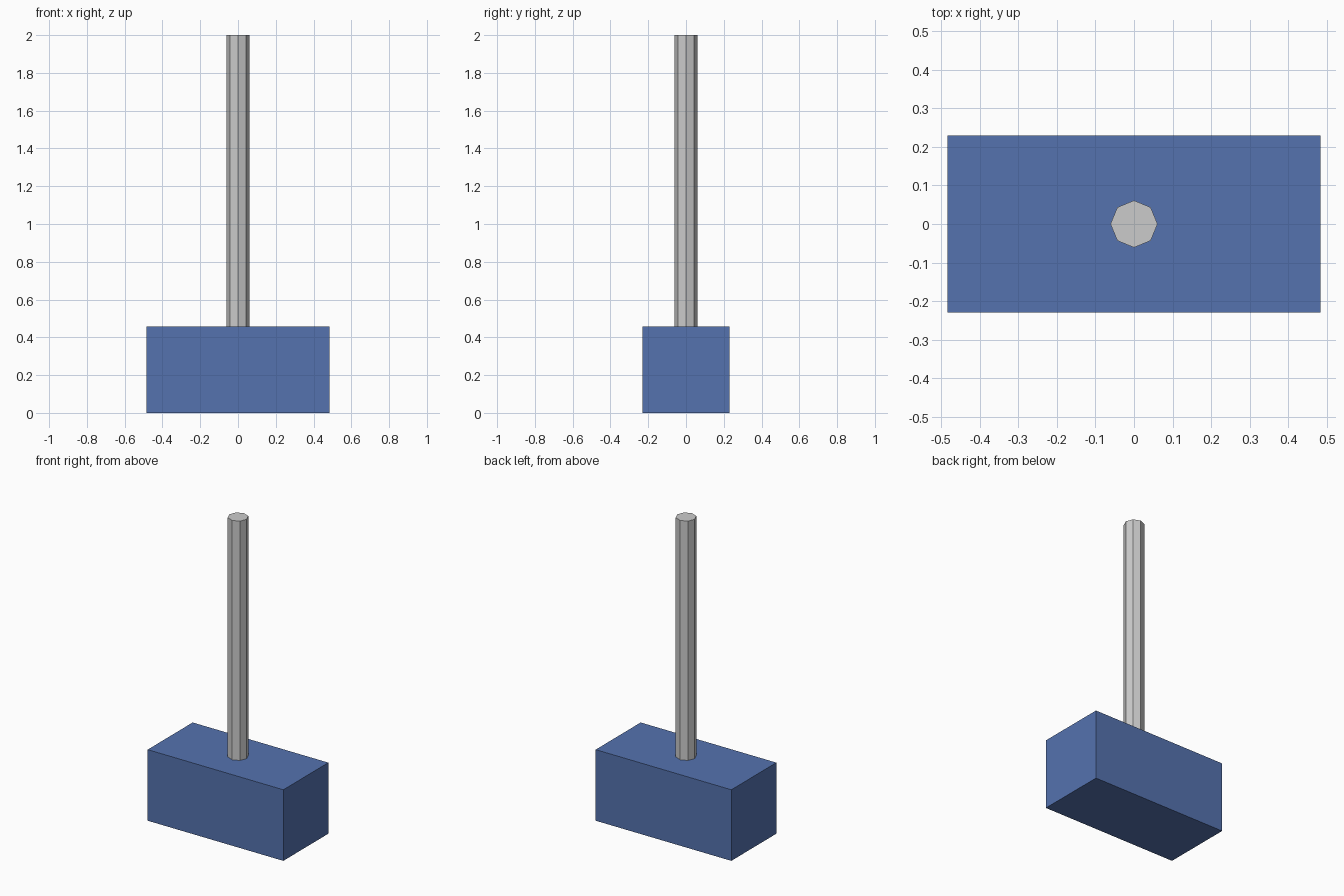
import bpy

if "Cube" in bpy.data.objects:
    bpy.data.objects.remove(bpy.data.objects["Cube"])

# Block head
bpy.ops.mesh.primitive_cube_add(size=1, location=(0, 0, 0.229))
head = bpy.context.object
head.name = "hammer_head"
head.scale = (0.967, 0.458, 0.458)
bpy.ops.object.transform_apply(location=False, rotation=False, scale=True)
blue = bpy.data.materials.new("blue")
blue.diffuse_color = (0.09, 0.17, 0.43, 1)
blue.use_nodes = True
blue.node_tree.nodes["Principled BSDF"].inputs["Base Color"].default_value = blue.diffuse_color
head.data.materials.append(blue)

# Eight-sided handle, set slightly into the head
bottom, top = 0.44, 2.0
bpy.ops.mesh.primitive_cylinder_add(vertices=8, radius=0.061, depth=top - bottom,
                                    location=(0, 0, (top + bottom) / 2))
bpy.context.object.name = "handle"
